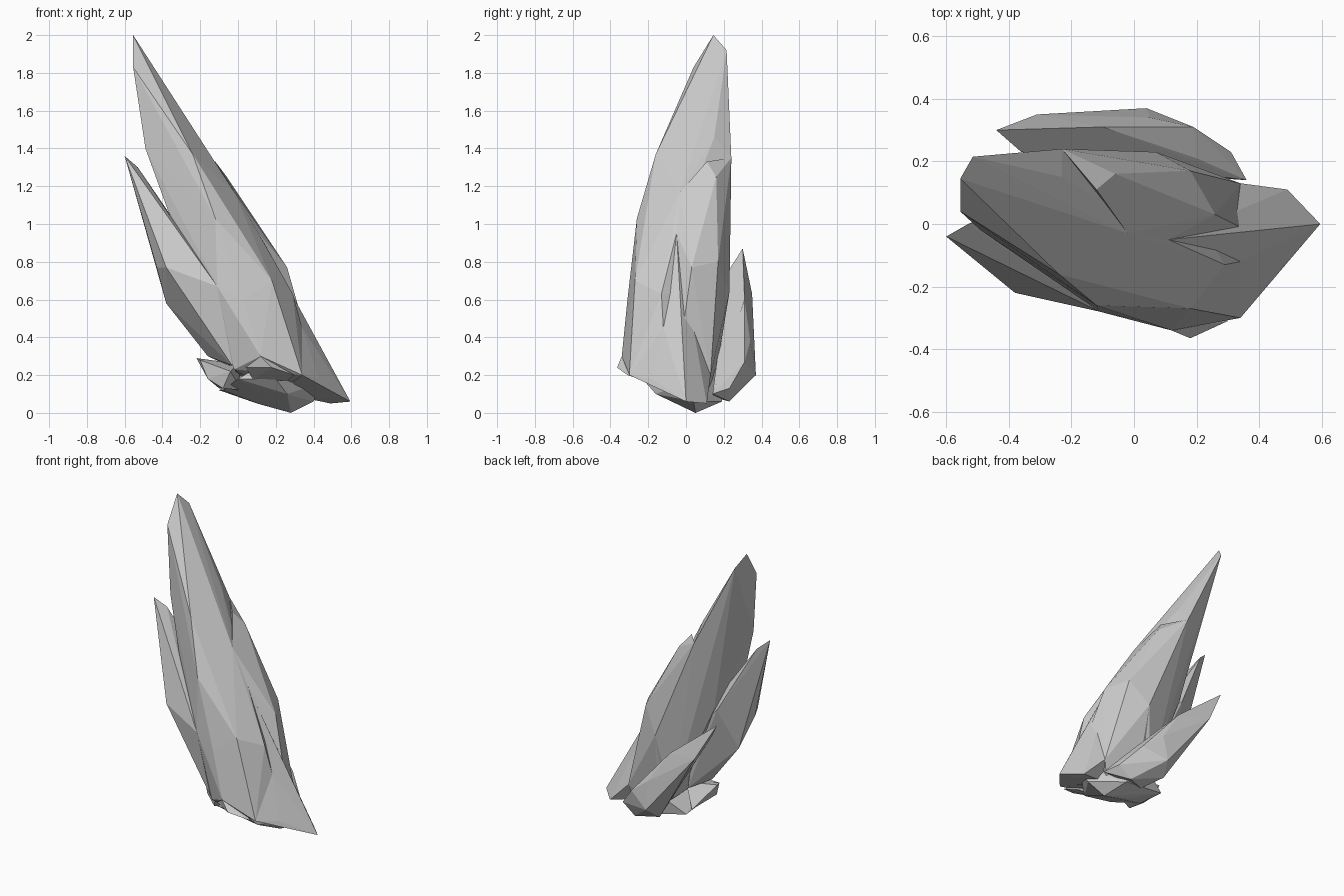
import bpy
import bmesh
from mathutils import Vector

default_cube = bpy.data.objects.get("Cube")
if default_cube:
    bpy.data.objects.remove(default_cube, do_unlink=True)

# One plain stone colour
stone = bpy.data.materials.new("pale_grey_stone")
stone.use_nodes = True
grey = (0.6, 0.6, 0.6, 1.0)
stone.diffuse_color = grey
stone.node_tree.nodes["Principled BSDF"].inputs["Base Color"].default_value = grey


def make_shard(name, tip, shoulder, body, root):
    """Flat-faced crystal: the hull of its corner points, given in hundredths."""
    mesh = bpy.data.meshes.new(name)
    bm = bmesh.new()
    for corner in tip + shoulder + body + root:
        bm.verts.new(Vector(corner) / 100)
    hull = bmesh.ops.convex_hull(bm, input=bm.verts)
    unused = {g for g in hull["geom_interior"] + hull["geom_unused"]
              if isinstance(g, bmesh.types.BMVert)}
    bmesh.ops.delete(bm, geom=list(unused), context="VERTS")
    bmesh.ops.recalc_face_normals(bm, faces=bm.faces)
    for face in bm.faces:
        face.smooth = False
    bm.to_mesh(mesh)
    bm.free()
    mesh.materials.append(stone)
    shard = bpy.data.objects.new(name, mesh)
    bpy.context.collection.objects.link(shard)
    return shard


# Tall leaning main crystal
make_shard(
    "main_crystal",
    tip=[(-55.5, 14.5, 200), (-55.5, 4, 183), (-51.5, 21.5, 192)],
    shoulder=[(-49, -2, 140), (-24, -16, 137), (-23, 24, 135), (-23, 15, 146),
              (-2, -3, 117), (-37, -10, 107)],
    body=[(-12, -26, 103), (-20, 19, 98), (11, -5, 95), (-11, -28, 67),
          (-28, 10, 86), (7, 23, 64), (3, -31, 60), (18, -27, 70), (29, -13, 63)],
    root=[(34, -12, 45), (12, -34, 30), (34, -30, 20),
          (-2, -25, 23), (0, 15, 20), (20, 10, 10)],
)

# Broad crystal against the main one, with a flat broken top
make_shard(
    "side_crystal",
    tip=[(-12, 11, 133), (-6, 16, 125), (-23, 24, 135)],
    shoulder=[(-2, -3, 117), (18, 17, 80), (26, 3, 77), (11, -5, 95)],
    body=[(7, 23, 64), (36, -2, 42), (-20, 19, 98)],
    root=[(34, 13, 20), (30, 10, 6), (10, 15, 15), (28, -5, 12)],
)

# Sharp spur at the foot, its edge climbing beside the main crystal
make_shard(
    "foot_spur",
    tip=[(59.5, 0, 6), (49, 11, 5)],
    shoulder=[(36, -2, 42), (34, 13, 20), (11, -5, 95)],
    body=[(34, -12, 45), (43, -18, 18)],
    root=[(34, -30, 20), (25, 5, 10), (28, -10, 15)],
)

# Slim crystal splitting away from the main one
make_shard(
    "slim_crystal",
    tip=[(-60, -4, 136), (-53, 0, 130)],
    shoulder=[(-37, -5, 105), (-43, -12, 77), (-38, -22, 77), (-30, 10, 86)],
    body=[(-11, -28, 67), (-38, -2, 58), (-12, 8, 70)],
    root=[(-16, -5, 30), (-3, -25, 25), (-5, 5, 25)],
)

# Short crystal at the back
make_shard(
    "back_crystal",
    tip=[(-44, 30, 87), (-36, 23, 76)],
    shoulder=[(-31, 35, 63), (-10, 31, 60), (-15, 21, 42)],
    body=[(5, 34, 38), (19, 31, 27), (4, 37, 20), (20, 21, 28)],
    root=[(31, 23, 13), (36, 14, 10), (22, 23, 6), (0, 28, 13), (8, 16, 8)],
)

# Broken underside and small chips around it
make_shard(
    "broken_base",
    tip=[(28, 5, 0)],
    shoulder=[(40, 4, 6), (10, 4, 5), (22, 19, 6)],
    body=[(-10, 14, 12), (-8, -4, 12), (26, -16, 10), (44, 0, 16)],
    root=[(0, -22, 18), (20, -23, 18), (10, 20, 25), (20, -20, 30)],
)
make_shard(
    "outer_chip",
    tip=[(-22, -2, 29), (-20, -7, 28)],
    shoulder=[(-16, -10, 18), (-15, 3, 19)],
    body=[(-8, -14, 13), (-10, 8, 13)],
    root=[(2, -8, 12), (0, 0, 26), (-4, -18, 22)],
)
make_shard(
    "front_chip",
    tip=[(18, -36.5, 24), (12, -34, 30)],
    shoulder=[(30, -31, 20), (4, -28, 24)],
    body=[(8, -22, 18), (26, -22, 17)],
    root=[(15, -20, 28)],
)
